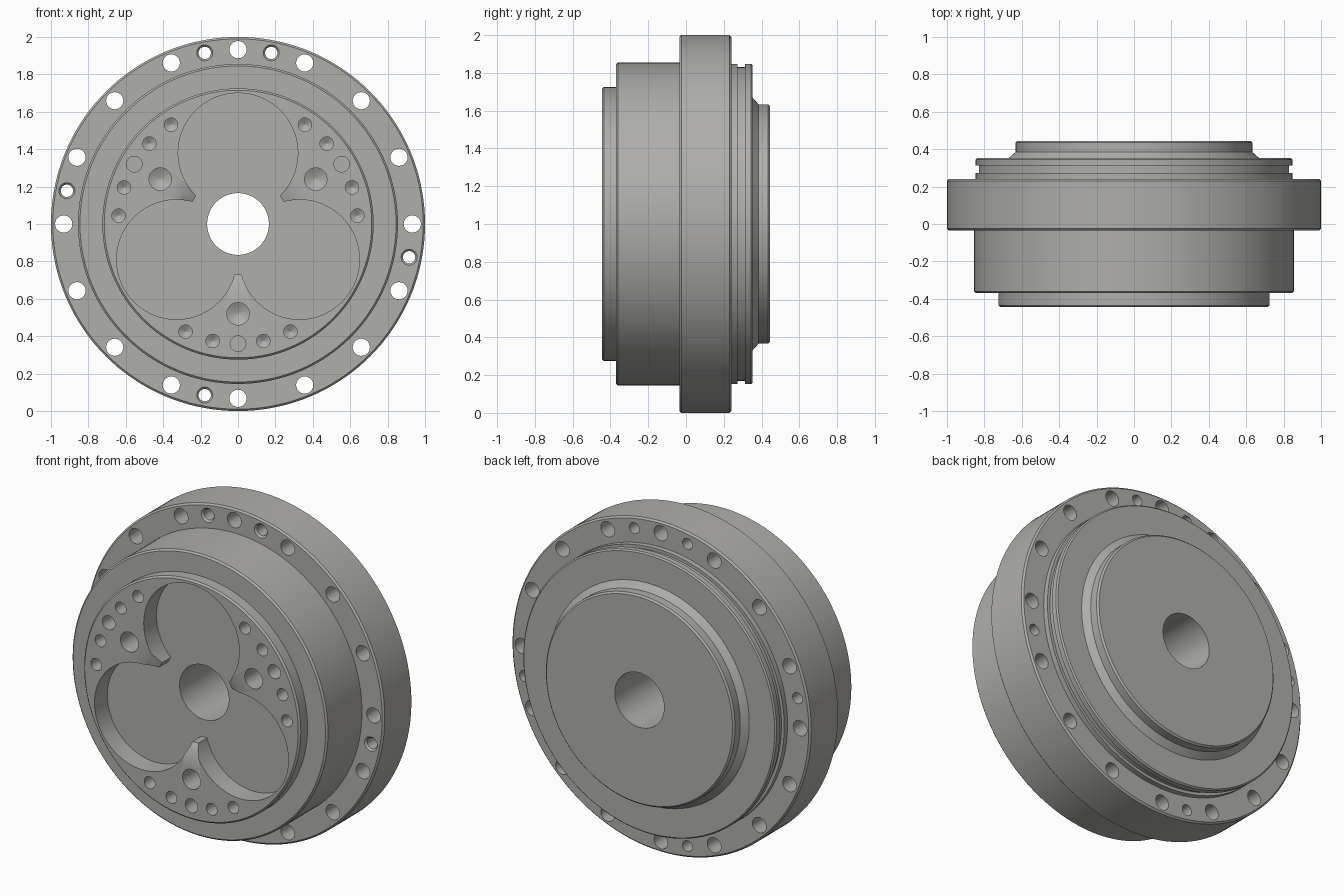
import bpy, bmesh, math

if "Cube" in bpy.data.objects:
    bpy.data.objects.remove(bpy.data.objects["Cube"])

Z0 = 1.0        # height of the main axis
FRONT = -0.445  # front face
BACK = 0.445    # rear face


def lathe(bm, profile, x=0.0, z=0.0, segs=24, closed=False):
    """Turn (y, radius) points about an axis parallel to y."""
    rings = []
    for y, r in profile:
        ring = []
        for i in range(segs):
            a = math.pi / 2 + 2 * math.pi * i / segs
            ring.append(bm.verts.new((x + r * math.cos(a), y, Z0 + z + r * math.sin(a))))
        rings.append(ring)
    pairs = list(zip(rings, rings[1:]))
    if closed:
        pairs.append((rings[-1], rings[0]))
    else:
        bm.faces.new(rings[0])
        bm.faces.new(rings[-1])
    for a, b in pairs:
        for i in range(segs):
            j = (i + 1) % segs
            bm.faces.new((a[i], a[j], b[j], b[i]))


def make_object(name, bm):
    bmesh.ops.recalc_face_normals(bm, faces=bm.faces[:])
    me = bpy.data.meshes.new(name)
    bm.to_mesh(me)
    bm.free()
    ob = bpy.data.objects.new(name, me)
    bpy.context.collection.objects.link(ob)
    return ob


def polar(r, deg):
    a = math.radians(deg)
    return r * math.cos(a), r * math.sin(a)


# Turned housing: hub, body, flange, grooved rear collar, rear boss and bore
C = 0.01
profile = [
    (FRONT, 0.165), (FRONT, 0.715), (FRONT + C, 0.725), (-0.37, 0.725),
    (-0.37, 0.845), (-0.37 + C, 0.855), (-0.035, 0.855),
    (-0.035, 0.99), (-0.035 + C, 1.0), (0.24 - C, 1.0), (0.24, 0.99),
    (0.24, 0.848), (0.272, 0.848), (0.272, 0.83), (0.312, 0.83),
    (0.312, 0.848), (0.344, 0.848), (0.352, 0.84),
    (0.352, 0.67), (0.385, 0.633), (BACK - C, 0.633), (BACK, 0.623),
    (BACK, 0.165),
]
bm = bmesh.new()
lathe(bm, profile, segs=144, closed=True)
housing = make_object("gear_housing", bm)

cutters = []
TOP = FRONT - 0.02
FLOOR = FRONT + 0.122

# Three-lobed pocket in the front face
for k in range(3):
    bm = bmesh.new()
    x, z = polar(0.38, 90 + 120 * k)
    lathe(bm, [(TOP, 0.32), (FLOOR, 0.32)], x, z, 72)
    cutters.append(make_object("pocket_lobe_cutter", bm))

# Triangular centre of the pocket, which trims and bevels the three spurs
bm = bmesh.new()
lathe(bm, [(FRONT - 0.01, 0.72), (FRONT + 0.04, 0.54), (FLOOR, 0.54)], segs=3)
cutters.append(make_object("pocket_centre_cutter", bm))

bm = bmesh.new()

# Sixteen through holes in the flange
for k in range(16):
    x, z = polar(0.932, 22.5 * k)
    lathe(bm, [(-0.1, 0.046), (0.3, 0.046)], x, z)

# Smaller countersunk jacking holes in the flange
for deg in (79, 101, 169, 259, 349):
    x, z = polar(0.932, deg)
    lathe(bm, [(-0.05, 0.043), (-0.035, 0.043), (-0.024, 0.033), (0.3, 0.033)], x, z)

# Blind holes in the front face, one group per spur
for base in (30, 150, 270):
    x, z = polar(0.48, base)
    lathe(bm, [(TOP, 0.06), (FRONT + 0.14, 0.06), (FRONT + 0.17, 0.002)], x, z)
    x, z = polar(0.64, base)
    lathe(bm, [(TOP, 0.042), (FRONT + 0.1, 0.042)], x, z)
    for off in (-26, -12.2, 12.2, 26):
        x, z = polar(0.64, base + off)
        lathe(bm, [(TOP, 0.036), (FRONT + 0.1, 0.036), (FRONT + 0.12, 0.002)], x, z)
cutters.append(make_object("hole_cutter", bm))

# Cut everything and keep the finished mesh
for c in cutters:
    c.hide_render = True
    mod = housing.modifiers.new("cut", 'BOOLEAN')
    mod.operation = 'DIFFERENCE'
    mod.solver = 'EXACT'
    mod.object = c
bpy.context.view_layer.update()
deps = bpy.context.evaluated_depsgraph_get()
result = bpy.data.meshes.new_from_object(housing.evaluated_get(deps))
housing.modifiers.clear()
housing.data = result
for c in cutters:
    bpy.data.objects.remove(c, do_unlink=True)

# Bare metal
metal = bpy.data.materials.new("grey_metal")
metal.diffuse_color = (0.43, 0.425, 0.41, 1)
metal.use_nodes = True
metal.node_tree.nodes["Principled BSDF"].inputs["Base Color"].default_value = metal.diffuse_color
housing.data.materials.clear()
housing.data.materials.append(metal)

bpy.ops.object.select_all(action='DESELECT')
housing.select_set(True)
bpy.context.view_layer.objects.active = housing
bpy.ops.object.shade_smooth_by_angle(angle=math.radians(30))
